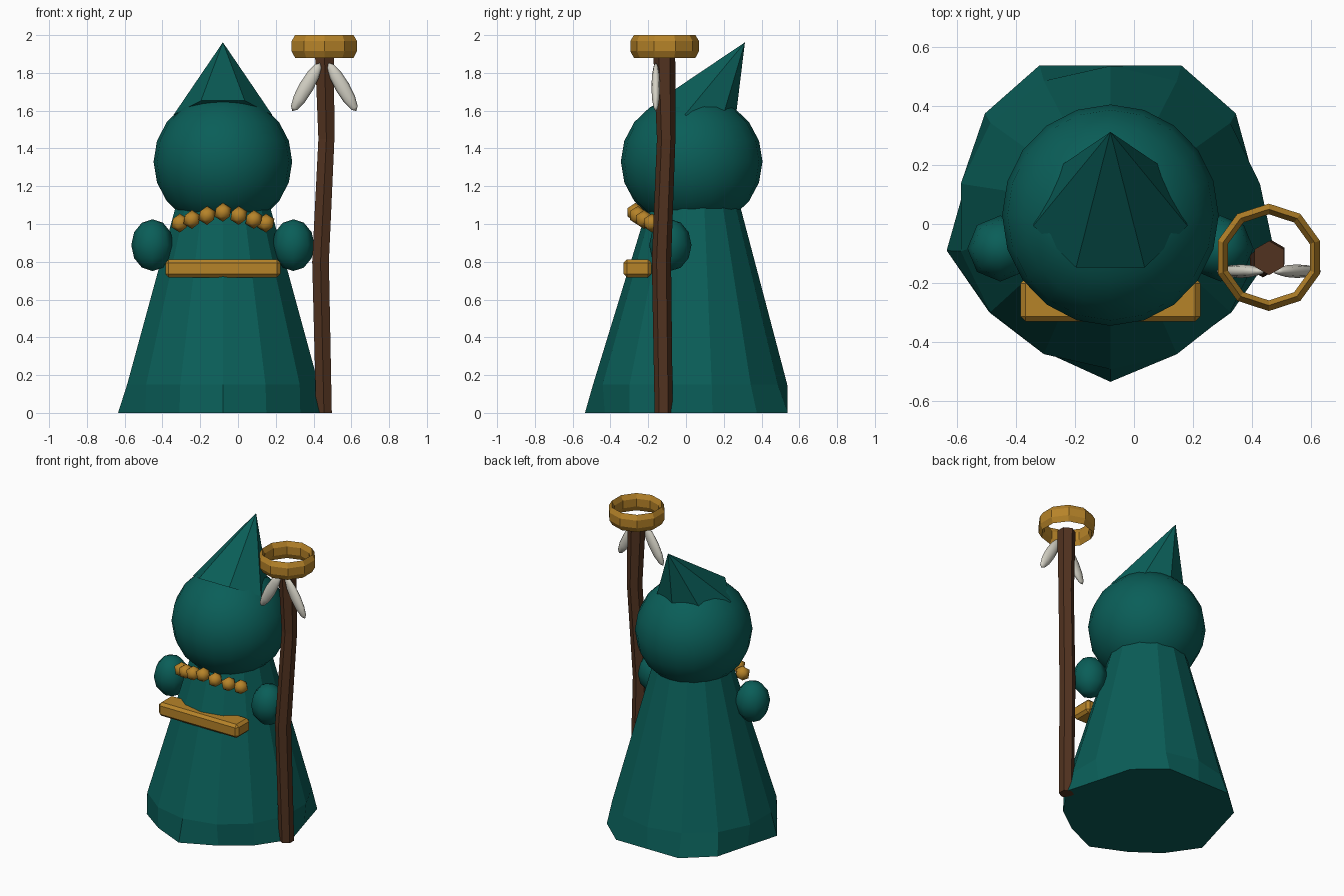
import bpy, bmesh, math
from mathutils import Vector, Matrix

if "Cube" in bpy.data.objects:
    bpy.data.objects.remove(bpy.data.objects["Cube"])

CX = -0.08  # body centre line


def material(name, rgb):
    m = bpy.data.materials.new(name)
    m.diffuse_color = (*rgb, 1)
    m.use_nodes = True
    m.node_tree.nodes["Principled BSDF"].inputs["Base Color"].default_value = m.diffuse_color
    return m


TEAL = material("teal cloth", (0.003, 0.112, 0.098))
GOLD = material("gold", (0.47, 0.228, 0.022))
BROWN = material("brown wood", (0.082, 0.032, 0.014))
WHITE = material("feather white", (0.65, 0.63, 0.55))


def finish(name, bm, mat, smooth=False):
    bmesh.ops.recalc_face_normals(bm, faces=bm.faces)
    for f in bm.faces:
        f.smooth = smooth
    me = bpy.data.meshes.new(name)
    bm.to_mesh(me)
    bm.free()
    me.materials.append(mat)
    ob = bpy.data.objects.new(name, me)
    bpy.context.collection.objects.link(ob)
    return ob


def loft(name, rings, mat, closed=False):
    """Skin matching rings of points, capped unless closed into a loop."""
    bm = bmesh.new()
    vs = [[bm.verts.new(p) for p in r] for r in rings]
    n = len(vs[0])
    pairs = list(zip(vs, vs[1:])) + ([(vs[-1], vs[0])] if closed else [])
    for a, b in pairs:
        for i in range(n):
            j = (i + 1) % n
            bm.faces.new((a[i], a[j], b[j], b[i]))
    if not closed:
        bm.faces.new(vs[0])
        bm.faces.new(vs[-1])
    return finish(name, bm, mat)


def ellipsoid(name, loc, radii, mat, seg, rings, tilt=0.0):
    bm = bmesh.new()
    bmesh.ops.create_uvsphere(bm, u_segments=seg, v_segments=rings, radius=1)
    m = Matrix.Translation(loc) @ Matrix.Rotation(tilt, 4, 'Y') @ Matrix.Diagonal((*radii, 1))
    bmesh.ops.transform(bm, matrix=m, verts=bm.verts)
    return finish(name, bm, mat, True)


# robe: uneven fourteen-point hem, then an even cone up into the hood
half = [(0, -0.535), (0.23, -0.43), (0.41, -0.3), (0.555, -0.09),
        (0.49, 0.14), (0.425, 0.375), (0.24, 0.538), (0, 0.538)]
hem = [(CX + x, y, 0) for x, y in half + [(-x, y) for x, y in half[-2:0:-1]]]


def robe_ring(z, rx, front, back):
    cy, ry = (front + back) / 2, (back - front) / 2
    return [(CX + rx * math.sin(k * math.tau / 14), cy - ry * math.cos(k * math.tau / 14), z)
            for k in range(14)]


loft("robe", [hem, robe_ring(0.15, 0.52, -0.492, 0.536),
              robe_ring(1.15, 0.24, -0.185, 0.272)], TEAL)

# hood
ellipsoid("hood", (CX, 0.03, 1.33), (0.367, 0.375, 0.357), TEAL, 20, 10)

# hood point: seven-sided cone leaning back
bm = bmesh.new()
tilt = math.radians(28)
apex = bm.verts.new((CX, 0.312, 1.962))
base = []
for k in range(7):
    a = -math.pi / 2 + (k + 0.5) * math.tau / 7
    u = 0.236 * math.sin(a)
    base.append(bm.verts.new((CX + 0.268 * math.cos(a), 0.04 + u * math.cos(tilt),
                              1.553 - u * math.sin(tilt))))
bm.faces.new(base)
for k in range(7):
    bm.faces.new((base[k], base[(k + 1) % 7], apex))
finish("hood_point", bm, TEAL)

# hands
for side, label in ((-1, "right"), (1, "left")):
    ellipsoid(label + "_hand", (CX + side * 0.373, -0.083, 0.888),
              (0.112, 0.112, 0.137), TEAL, 8, 6)

# belt bar
bm = bmesh.new()
bmesh.ops.create_cube(bm, size=1)
bmesh.ops.transform(bm, matrix=Matrix.Translation((CX, -0.257, 0.765)) @
                    Matrix.Diagonal((0.61, 0.148, 0.094, 1)), verts=bm.verts)
bmesh.ops.bevel(bm, geom=bm.edges[:], offset=0.018, segments=1, affect='EDGES')
finish("belt", bm, GOLD)

# bead necklace
for i in range(-3, 4):
    dx, y, z = [(0, -0.267, 1.062), (0.084, -0.255, 1.045),
                (0.164, -0.222, 1.024), (0.228, -0.18, 1.005)][abs(i)]
    bm = bmesh.new()
    bmesh.ops.create_icosphere(bm, subdivisions=1, radius=0.05)
    bmesh.ops.translate(bm, vec=(CX + math.copysign(dx, i), y, z), verts=bm.verts)
    finish(f"bead_{i + 4}", bm, GOLD, True)

# crooked six-sided staff
path = [(0.455, -0.118, 0, 0.048), (0.437, -0.13, 0.8, 0.051),
        (0.468, -0.105, 1.45, 0.049), (0.458, -0.115, 1.9, 0.058)]
loft("staff", [[(x + r * math.sin(k * math.pi / 3), y + r * math.cos(k * math.pi / 3), z)
                for k in range(6)] for x, y, z, r in path], BROWN)

# ten-sided ring on the staff
profile = [(0.182, 1.915), (0.182, 1.968), (0.163, 2.0), (0.146, 1.968), (0.146, 1.915), (0.163, 1.88)]
loft("staff_ring", [[(0.457 + r * math.sin(k * math.tau / 10),
                      -0.113 + r * math.cos(k * math.tau / 10), z) for r, z in profile]
                    for k in range(10)], GOLD, closed=True)

# hanging feathers
for side, label in ((-1, "inner"), (1, "outer")):
    ellipsoid(label + "_feather", (0.457 + side * 0.096, -0.16, 1.725),
              (0.039, 0.023, 0.147), WHITE, 8, 6, tilt=-side * math.radians(30))
